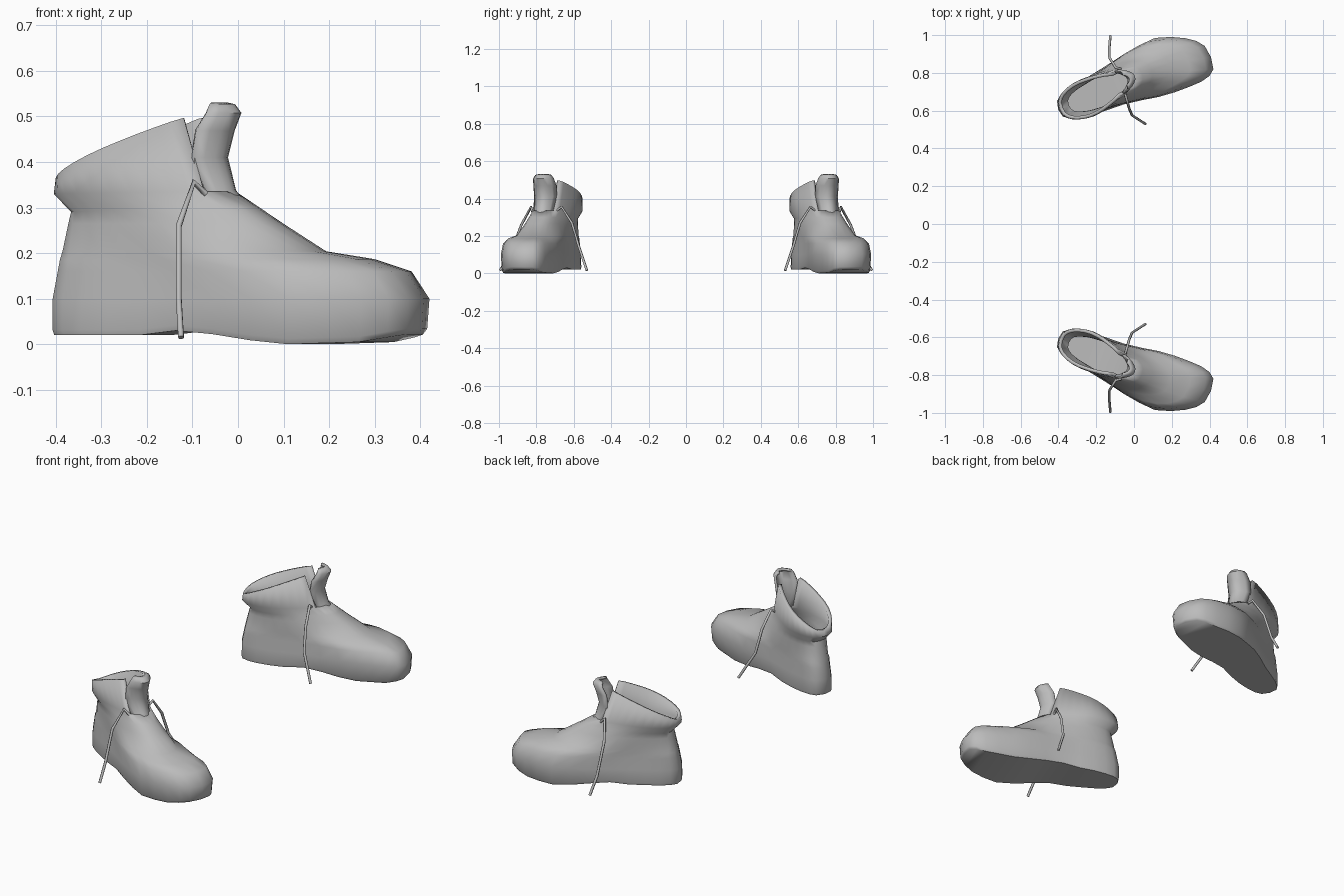
import bpy, bmesh
from math import sin, cos, pi, radians
from mathutils import Vector

if "Cube" in bpy.data.objects:
    bpy.data.objects.remove(bpy.data.objects["Cube"])

grey = bpy.data.materials.new("grey leather")
grey.use_nodes = True
grey.diffuse_color = (0.5, 0.5, 0.5, 1)
grey.node_tree.nodes["Principled BSDF"].inputs["Base Color"].default_value = grey.diffuse_color

ANGLE = radians(20.5)  # outward splay of each foot
SIDES = 28


def place(u, v, z):
    """Foot coordinates (length, width, height) to the splayed boot on +y."""
    return Vector((u * cos(ANGLE) - v * sin(ANGLE),
                   0.78 + u * sin(ANGLE) + v * cos(ANGLE), z))


def interp(points, x):
    for (x0, y0), (x1, y1) in zip(points, points[1:]):
        if x <= x1:
            return y0 + (y1 - y0) * max(0, (x - x0) / (x1 - x0))
    return points[-1][1]


def finish(name, bm, thickness, offset):
    """Turn a surface on +y into a thick, smooth, mirrored pair."""
    bmesh.ops.recalc_face_normals(bm, faces=bm.faces)
    mesh = bpy.data.meshes.new(name)
    bm.to_mesh(mesh)
    bm.free()
    mesh.materials.append(grey)
    ob = bpy.data.objects.new(name, mesh)
    bpy.context.collection.objects.link(ob)
    solid = ob.modifiers.new("thickness", 'SOLIDIFY')
    solid.thickness, solid.offset = thickness, offset
    mirror = ob.modifiers.new("pair", 'MIRROR')
    mirror.use_axis = (False, True, False)
    mirror.use_mirror_merge = False
    bpy.ops.object.select_all(action='DESELECT')
    ob.select_set(True)
    bpy.context.view_layer.objects.active = ob
    bpy.ops.object.shade_smooth_by_angle(angle=radians(50))


# Boot shell: stacked rings, from the sole up to the open collar
# back height, front height, back, front, heel half width, ball half width
RINGS = [
    (0.000, 0.000, -0.433, 0.405, 0.106, 0.148),
    (0.012, 0.012, -0.437, 0.414, 0.110, 0.156),
    (0.100, 0.100, -0.437, 0.418, 0.106, 0.163),
    (0.160, 0.160, -0.425, 0.380, 0.102, 0.153),
    (0.187, 0.187, -0.419, 0.300, 0.099, 0.138),
    (0.204, 0.204, -0.415, 0.200, 0.098, 0.118),
    (0.265, 0.265, -0.400, 0.100, 0.096, 0.100),
    (0.290, 0.300, -0.393, 0.045, 0.095, 0.092),
    (0.330, 0.335, -0.432, -0.010, 0.108, 0.090),
    (0.360, 0.497, -0.427, -0.065, 0.105, 0.094),
]
SOLE = [(-0.4, 0.02), (-0.2, 0.02), (-0.08, 0.033), (0.05, 0.012),
        (0.16, 0.0), (0.32, 0.005), (0.4, 0.022)]
# sideways bend of the foot's centre line
BEND = [(-0.44, -0.022), (-0.25, -0.018), (-0.05, 0.0), (0.2, 0.0), (0.41, -0.045)]

bm = bmesh.new()
rows = []
for i, (zb, zf, back, front, heel, ball) in enumerate(RINGS):
    row = []
    for k in range(SIDES):
        t = 2 * pi * k / SIDES
        s = (1 + cos(t)) / 2
        u = back + (front - back) * s
        side = (1 if sin(t) > 0 else -1) * abs(sin(t)) ** (0.6 if i < 5 else 0.75)
        width = interp([(0.35, heel), (0.7, ball)], s)
        z = zb + (zf - zb) * min(1, s * 1.13) ** 0.8
        if i < 2:
            z += interp(SOLE, u)
        row.append(bm.verts.new(place(u, width * side + interp(BEND, u), z)))
    rows.append(row)
for i, (low, high) in enumerate(zip(rows, rows[1:])):
    for k in range(SIDES):
        if i == len(RINGS) - 2 and (k < 3 or k >= SIDES - 3):
            continue  # throat gap at the front of the collar
        n = (k + 1) % SIDES
        bm.faces.new((low[k], low[n], high[n], high[k]))
# sole closed with strips across the foot
base = rows[0]
for k in range(SIDES // 2):
    a, b = base[k], base[k + 1]
    c, d = base[-k - 1], base[-k]
    bm.faces.new(list(dict.fromkeys((a, b, c, d))))
bmesh.ops.delete(bm, geom=[v for v in bm.verts if not v.link_faces], context='VERTS')
finish("boot_shell", bm, 0.018, -1)

# Tongue: curved flap rising from the throat (height, position, half width, curl)
TONGUE = [(0.26, 0.055, 0.045, 0.05), (0.335, -0.012, 0.05, 0.045),
          (0.41, -0.032, 0.06, 0.055), (0.47, -0.016, 0.061, 0.06),
          (0.507, 0.0, 0.054, 0.055), (0.522, -0.012, 0.042, 0.04),
          (0.525, -0.028, 0.028, 0.025)]
bm = bmesh.new()
rows = []
for z, u, half, curl in TONGUE:
    rows.append([bm.verts.new(place(u - curl * (j / 4) ** 2, half * j / 4, z))
                 for j in range(-4, 5)])
for low, high in zip(rows, rows[1:]):
    for j in range(8):
        bm.faces.new((low[j], low[j + 1], high[j + 1], high[j]))
finish("tongue", bm, 0.012, 0)

# Laces: two loose ends hanging from each throat
LACES = {
    "outer_lace": [(-0.07, 0.822, 0.33), (-0.097, 0.828, 0.355), (-0.13, 0.88, 0.26),
                   (-0.13, 0.94, 0.10), (-0.125, 0.995, 0.015)],
    "inner_lace": [(-0.05, 0.70, 0.33), (-0.04, 0.665, 0.355), (-0.025, 0.61, 0.27),
                   (-0.01, 0.575, 0.15), (0.06, 0.53, 0.015)],
}
for side, mirror in (("left", 1), ("right", -1)):
    for name, path in LACES.items():
        curve = bpy.data.curves.new(f"{side}_{name}", 'CURVE')
        curve.dimensions = '3D'
        curve.bevel_depth = 0.007
        curve.bevel_resolution = 1
        curve.use_fill_caps = True
        spline = curve.splines.new('POLY')
        spline.points.add(len(path) - 1)
        for p, (x, y, z) in zip(spline.points, path):
            p.co = (x, y * mirror, z, 1)
        curve.materials.append(grey)
        bpy.context.collection.objects.link(bpy.data.objects.new(f"{side}_{name}", curve))
